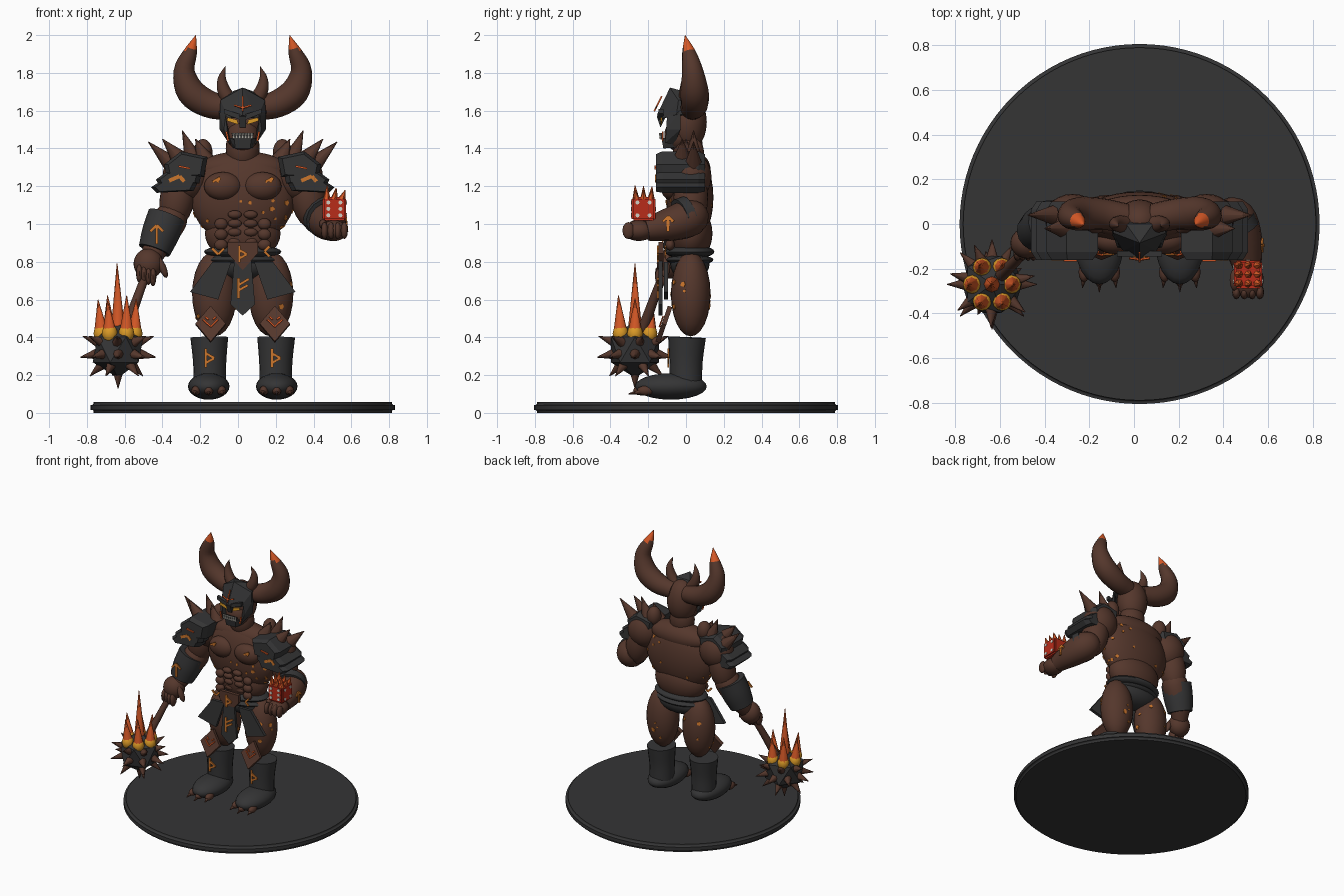
import bpy, bmesh, math, random
from mathutils import Vector, Matrix, Euler

random.seed(4)
if "Cube" in bpy.data.objects:
    bpy.data.objects.remove(bpy.data.objects["Cube"])


def material(name, *rgb):
    m = bpy.data.materials.new(name)
    m.use_nodes = True
    m.diffuse_color = (*rgb, 1)
    m.node_tree.nodes["Principled BSDF"].inputs["Base Color"].default_value = (*rgb, 1)
    return m


IRON = material("dark iron", .035, .035, .036)
SKIN = material("brown hide", .09, .038, .025)
GLOW = material("rune orange", .6, .18, .025)
FLAME = material("flame orange", .68, .1, .02)
GOLD = material("ember yellow", .7, .32, .02)
RED = material("die red", .48, .025, .01)
BONE = material("bone white", .65, .62, .55)
AXIS = .025  # the whole model stands slightly off centre


def finish(name, bm, mat, smooth=True, angle=50):
    bmesh.ops.recalc_face_normals(bm, faces=bm.faces)
    mesh = bpy.data.meshes.new(name)
    bm.to_mesh(mesh)
    bm.free()
    mesh.materials.append(mat)
    if smooth:
        mesh.shade_smooth()
        mesh.set_sharp_from_angle(angle=math.radians(angle))
    ob = bpy.data.objects.new(name, mesh)
    ob.location.x = AXIS
    bpy.context.collection.objects.link(ob)
    return ob


def blob(name, places, mat, seg=24):
    """Ellipsoids given as (centre, radii) or (centre, radii, rotation)."""
    bm = bmesh.new()
    for c, r, *rot in places:
        m = Matrix.LocRotScale(Vector(c), Euler(rot[0] if rot else (0, 0, 0)), Vector(r))
        bmesh.ops.create_uvsphere(bm, u_segments=seg, v_segments=seg // 2, radius=1, matrix=m)
    return finish(name, bm, mat)


def sweep(name, path, mat, ref=(0, 1, 0), sides=16, steps=4):
    """Tapered tube through (x, y, z, radius) points, smoothly interpolated."""
    p = [Vector(q) for q in path]
    p = [2 * p[0] - p[1]] + p + [2 * p[-1] - p[-2]]
    pts = []
    for a, b, c, d in zip(p, p[1:], p[2:], p[3:]):
        for i in range(steps):
            t = i / steps
            pts.append(.5 * (2 * b + (c - a) * t + (2 * a - 5 * b + 4 * c - d) * t * t
                             + (3 * b - a - 3 * c + d) * t ** 3))
    pts.append(p[-2])
    bm, rings = bmesh.new(), []
    for i, q in enumerate(pts):
        tan = (pts[min(i + 1, len(pts) - 1)] - pts[max(i - 1, 0)]).to_3d().normalized()
        u = tan.cross(Vector(ref)).normalized()
        v = tan.cross(u)
        r = max(q[3], .001)
        rings.append([bm.verts.new(q.to_3d() + r * (u * math.cos(a) + v * math.sin(a)))
                      for a in (math.tau * k / sides for k in range(sides))])
    for a, b in zip(rings, rings[1:]):
        for k in range(sides):
            bm.faces.new((a[k], a[k - 1], b[k - 1], b[k]))
    bm.faces.new(rings[0])
    bm.faces.new(rings[-1])
    return finish(name, bm, mat)


def hulls(name, sets, mat):
    bm = bmesh.new()
    for pts in sets:
        bmesh.ops.convex_hull(bm, input=[bm.verts.new(p) for p in pts])
    return finish(name, bm, mat, False)


def slab(pts, at, n=(0, -1, 0), t=.008):
    """Corners of a convex flat outline facing direction n."""
    z = Vector(n).normalized()
    x = Vector((0, 0, 1)).cross(z).normalized()
    y = z.cross(x)
    return [Vector(at) + x * a + y * b + z * w for a, b in pts for w in (0, t)]


def mark(name, lines, at, size, n=(0, -1, 0), wide=.014, mat=GLOW):
    """Painted strokes, each (u1, v1, u2, v2) in a unit square."""
    sets = []
    for a, b, c, d in lines:
        p, q = Vector((a, b)) * size, Vector((c, d)) * size
        s = (q - p).orthogonal().normalized() * wide / 2
        sets.append(slab([p + s, p - s, q - s, q + s], at, n))
    return hulls(name, sets, mat)


def spikes(name, items, mat, sides=8):
    bm = bmesh.new()
    for base, tip, r in items:
        d = Vector(tip) - Vector(base)
        m = Matrix.Translation((Vector(base) + Vector(tip)) / 2) @ d.to_track_quat("Z", "Y").to_matrix().to_4x4()
        bmesh.ops.create_cone(bm, cap_ends=True, segments=sides, radius1=r, radius2=.002, depth=d.length, matrix=m)
    return finish(name, bm, mat)


ARROW = [(0, -1, 0, 1), (0, 1, -.7, .3), (0, 1, .7, .3)]
THORN = [(-.4, -1, -.4, 1), (-.4, .5, .5, 0), (.5, 0, -.4, -.5)]
FORK = [(-.4, -1, -.4, 1), (-.4, .3, .6, .9), (-.4, -.2, .5, .3)]
VEE = [(-1, .5, 0, -.5), (0, -.5, 1, .5)]
HOOK = [(.4, .9, -.5, 0), (-.5, 0, .4, -.9)]

# Base
bm = bmesh.new()
bmesh.ops.create_cone(bm, cap_ends=True, segments=96, radius1=.805, radius2=.805, depth=.058,
                      matrix=Matrix.Translation((0, 0, .029)))
bmesh.ops.bevel(bm, geom=[e for e in bm.edges if len({round(v.co.z, 3) for v in e.verts}) == 1],
                offset=.016, segments=3, affect='EDGES')
finish("round_base", bm, IRON)

# Torso
blob("torso", [((0, .02, 1.14), (.275, .125, .25)), ((0, .025, .95), (.2, .115, .15)),
               ((0, .03, 1.29), (.24, .1, .095))], SKIN, 32)
blob("chest", [((s * .105, -.075, 1.2), (.1, .06, .075)) for s in (-1, 1)], SKIN)
blob("abdominals", [((s * .042, -.105 + .012 * i, 1.05 - .047 * i), (.037, .022, .022))
                    for s in (-1, 1) for i in range(4)]
     + [((s * .115, -.085, 1.0 - .055 * i), (.035, .025, .03)) for s in (-1, 1) for i in range(3)], SKIN, 16)
blob("neck", [((0, .01, 1.4), (.09, .08, .12))], SKIN)

# Waist
blob("pelvis", [((0, .02, .79), (.19, .105, .09))], IRON)
blob("belt", [((0, .02, .853), (.205, .13, .038)), ((0, .02, .81), (.19, .125, .03))], IRON)
hulls("belt_medallion", [slab([(-.08, .06), (.08, .06), (.08, 0), (0, -.09), (-.08, 0)],
                              (0, -.12, .845), t=.025)], SKIN)
hulls("front_cloth", [slab([(-.045, .13), (.045, .13), (.065, -.1), (0, -.16), (-.065, -.1)],
                           (0, -.125, .675), t=.02)], IRON)
for s in (-1, 1):
    hulls("side_cloth", [slab([(s * .06, .8), (s * .16, .8), (s * .28, .64), (s * .13, .6)],
                              (0, -.095, 0), t=.022)], IRON)
mark("cloth_rune", FORK, (0, -.145, .66), .055)
mark("medallion_rune", THORN, (0, -.145, .84), .045)
mark("belt_rune", VEE, (-.13, -.107, .855), .032)
mark("belt_rune", HOOK, (.13, -.107, .855), .03)

# Legs
for s in (-1, 1):
    blob("thigh", [((s * .15, .025, .63), (.118, .105, .225))], SKIN)
    sweep("greave", [(s * .175, 0, .15, .085), (s * .175, 0, .27, .088), (s * .177, .005, .4, .1)],
          IRON, sides=20)
    blob("foot", [((s * .18, -.08, .14), (.11, .19, .07))], IRON)
    blob("toes", [((s * .18 + k * .068, -.215 - .02 * (k == 0), .118), (.025, .045, .026))
                  for k in (-1, 0, 1)], SKIN, 12)
    spikes("claws", [((s * .18 + k * .068, -.225, .118), (s * .18 + k * .075, -.285 - .02 * (k == 0), .1), .02)
                     for k in (-1, 0, 1)], SKIN)
    tilt = (0, -1, .35)
    hulls("knee_plate", [slab([(-.08, 0), (0, .1), (.08, 0), (0, -.1)], (s * .17, -.105, .465), tilt, .025)], SKIN)
    mark("knee_mark", VEE + [(-.7, .9, -.3, .5), (.7, .9, .3, .5)], (s * .17, -.13, .474), .04, tilt, .008, FLAME)
    mark("greave_rune", THORN, (s * .175, -.091, .29), .05)

# Head and face
blob("head", [((0, .01, 1.54), (.108, .1, .155)), ((0, -.04, 1.47), (.085, .075, .085))], SKIN)
hulls("helmet", [[(0, -.085, 1.722), (0, -.155, 1.575), (0, -.06, 1.57)]
                 + [(s * x, y, z) for s in (-1, 1) for x, y, z in
                    ((.118, -.04, 1.655), (.122, -.05, 1.58), (.075, -.12, 1.56), (.1, .02, 1.66), (.06, 0, 1.7),
                     (.11, .01, 1.58))]], IRON)
mark("helmet_rune", [(0, -.9, 0, .9), (-.9, -.2, 0, -.5), (.9, -.2, 0, -.5)], (0, -.145, 1.635), .05,
     (0, -1, .5), .008, FLAME)
hulls("nose_guard", [[(s * .018, y, z) for s in (-1, 1) for y, z in ((-.1, 1.58), (-.155, 1.57), (-.135, 1.51))]], IRON)
hulls("jaw_guard", [[(s * x, y, z) for s in (-1, 1) for x, y, z in
                     ((.07, -.09, 1.455), (.045, -.13, 1.455), (.04, -.12, 1.4), (.055, -.05, 1.405))]], IRON)
for s in (-1, 1):
    hulls("cheek_guard", [[(s * x, y, z) for x, y, z in
                           ((.125, -.03, 1.6), (.09, -.1, 1.575), (.122, -.03, 1.5), (.075, -.11, 1.43),
                            (.1, -.105, 1.5), (.06, -.06, 1.42))]], IRON)
    hulls("eye", [slab([(s * .022, -.014), (s * .085, .006), (s * .08, .024), (s * .03, .012)],
                       (0, -.128, 1.54))], GOLD)
    hulls("brow", [slab([(s * .012, .0), (s * .1, .035), (s * .1, .06), (s * .012, .03)],
                        (0, -.12, 1.55), t=.025)], IRON)
    mark("cheek_mark", [(0, 1, s * -.4, -1)], (s * .087, -.119, 1.465), .025, wide=.01, mat=FLAME)
hulls("mouth", [slab([(-.06, .015), (.06, .015), (.05, -.02), (-.05, -.02)], (0, -.126, 1.468))], IRON)
spikes("teeth", [((x * .016, -.136, 1.468 + k * .014), (x * .016, -.138, 1.468 - k * .008), .008)
                 for x in range(-3, 4) for k in (-1, 1)], BONE, 5)

# Horns
for s in (-1, 1):
    horn = sweep("great_horn", [(s * .06, .03, 1.61, .062), (s * .18, .045, 1.635, .072), (s * .275, .045, 1.7, .075),
                                (s * .31, .035, 1.81, .056), (s * .277, .015, 1.91, .036), (s * .248, -.005, 2, .001)], SKIN)
    horn.data.materials.append(FLAME)
    for f in horn.data.polygons:
        f.material_index = int(f.center.z > 1.925)
    sweep("small_horn", [(s * .05, 0, 1.63, .04), (s * .097, 0, 1.7, .036), (s * .11, 0, 1.77, .022),
                         (s * .092, -.01, 1.835, .001)], SKIN, sides=12)

# Shoulders and upper arms
UPPER = [(.185, 1.355), (.327, 1.385), (.416, 1.315), (.4, 1.235), (.205, 1.25)]
MIDDLE = [(.22, 1.26), (.405, 1.275), (.46, 1.235), (.44, 1.2), (.23, 1.215)]
LOWER = [(.235, 1.225), (.43, 1.23), (.485, 1.195), (.455, 1.165), (.26, 1.175)]
for s in (-1, 1):
    blob("shoulder", [((s * .3, .025, 1.25), (.125, .11, .13))], SKIN)
    blob("upper_arm", [((s * .345, .025, 1.14), (.093, .092, .17), (0, s * -.2, 0))], SKIN)
    for name, prof in (("pauldron_top", UPPER), ("pauldron_middle", MIDDLE), ("pauldron_edge", LOWER)):
        mx, mz = (sum(c) / len(prof) for c in zip(*prof))
        hulls(name, [[(s * (mx + (x - mx) * k), y, mz + (z - mz) * k) for x, z in prof
                      for y, k in ((-.16, .8), (-.125, 1), (.065, 1), (.1, .8))]], IRON)
    spikes("shoulder_spikes", [((s * a, y, b), (s * c, y, d), .05) for a, b, c, d, y in
                               ((.37, 1.31, .5, 1.435, .04), (.33, 1.34, .425, 1.45, -.02), (.26, 1.34, .32, 1.495, .04),
                                (.2, 1.34, .25, 1.45, .0))], SKIN)
    blob("shoulder_knot", [((s * .21, .045, 1.38), (.05, .05, .07))], SKIN)
    mark("pauldron_mark", [(-1, -.4, .4, .2), (.4, .2, 1, -.5)], (s * .35, -.155, 1.245), .04, wide=.02)
    mark("pauldron_streak", [(-1, .2, 1, -.2)], (s * .31, -.16, 1.3), .03, mat=FLAME, wide=.01)
    mark("chest_mark", [(-.8, -.5, .8, .4), (.8, .4, .2, -.6)], (s * .14, -.131, 1.235), .025)

# Lowered right arm
sweep("right_forearm", [(-.355, .02, 1.08, .07), (-.385, .01, 1.02, .09), (-.45, -.02, .9, .075), (-.49, -.07, .8, .05)], SKIN)
sweep("right_bracer", [(-.4, .005, 1.04, .104), (-.435, -.015, .95, .1), (-.468, -.035, .86, .086)], IRON)
mark("bracer_rune", ARROW, (-.455, -.12, .945), .05)
blob("right_hand", [((-.5, -.085, .79), (.078, .07, .08))], SKIN)
blob("right_fingers", [((-.475 - .024 * k, -.13, .72 + .006 * k), (.018, .035, .05)) for k in range(4)]
     + [((-.425, -.11, .77), (.02, .025, .06), (0, -.4, 0))], SKIN, 12)

# Flaming mace
C = Vector((-.66, -.27, .335))
sweep("mace_shaft", [(-.495, -.1, .78, .022), (-.55, -.16, .63, .024), (-.63, -.24, .41, .03)], SKIN, sides=8)
bm = bmesh.new()
bmesh.ops.create_icosphere(bm, subdivisions=1, radius=.15, matrix=Matrix.Translation(C))
finish("mace_head", bm, IRON, False)
dirs = [Vector((math.cos(a) * math.cos(e), math.sin(a) * math.cos(e), math.sin(e)))
        for e, n, o in ((.35, 7, .2), (-.2, 8, .0), (-.75, 5, .5), (-1.57, 1, 0))
        for a in (math.tau * k / n + o for k in range(n))]
spikes("mace_spikes", [(C + d * .11, C + d * .205, .03) for d in dirs], SKIN)
ring = [(0, 0, .455)] + [(.088 * math.cos(a), .088 * math.sin(a), random.uniform(.25, .34))
                         for a in (math.tau * k / 6 for k in range(6))]
blob("mace_embers", [(C + Vector((x, y, .085)), (.042, .042, .05)) for x, y, h in ring], GOLD, 12)
spikes("mace_flames", [(C + Vector((x, y, .08)), C + Vector((x * 1.15 - .005, y * 1.15, h)), .04)
                       for x, y, h in ring], FLAME)

# Raised left arm
sweep("left_forearm", [(.37, .04, 1.07, .07), (.42, .02, 1.035, .1), (.46, -.08, 1.0, .09), (.485, -.21, .97, .06)],
      SKIN, ref=(0, 0, 1))
sweep("left_bracer", [(.415, .015, 1.045, .106), (.435, -.03, 1.03, .106)], IRON, ref=(0, 0, 1), steps=1)
mark("left_arm_rune", ARROW, (.547, -.095, 1.0), .04, (1, 0, .1))
blob("left_hand", [((.485, -.25, .965), (.07, .08, .055))], SKIN)
blob("left_fingers", [((.433 + .035 * k, -.305, .965), (.019, .032, .045)) for k in range(4)]
     + [((.425, -.25, 1.0), (.022, .05, .025))], SKIN, 12)

# Burning die
D, H = Vector((.485, -.225, 1.08)), .0625
bm = bmesh.new()
bmesh.ops.create_cube(bm, size=2 * H, matrix=Matrix.Translation(D))
bmesh.ops.bevel(bm, geom=bm.edges[:], offset=.01, segments=2, affect='EDGES')
finish("die", bm, RED)
SIX = [(a, b) for a in (-1, 1) for b in (-1, 0, 1)]
FOUR = [(a, b) for a in (-1, 1) for b in (-1, 1)]
pips = []
for n, dots in (((0, -1, 0), SIX), ((1, 0, 0), FOUR), ((0, 1, 0), [(0, 0)]), ((-1, 0, 0), FOUR[::3])):
    for a, b in dots:
        octagon = [(a * .032 + .011 * math.cos(k * math.pi / 4), b * .034 + .011 * math.sin(k * math.pi / 4))
                   for k in range(8)]
        pips.append(slab(octagon, D + Vector(n) * H, n, .004))
hulls("die_pips", pips, BONE)
spikes("die_flames", [(D + Vector((a * .04, b * .04, H - .01)), D + Vector((a * .048 + .01, b * .045, H + random.uniform(.03, .065))), .02)
                      for a in (-1, 0, 1) for b in (-1, 0, 1)], FLAME, 6)

# Glowing cracks on the hide
cracks = []
for centre, radii, count in (((0, .02, 1.14), (.275, .125, .25), 34), ((.15, .025, .63), (.118, .105, .225), 9),
                             ((-.15, .025, .63), (.118, .105, .225), 9)):
    for i in range(count):
        a, h = random.uniform(0, math.tau), random.uniform(-.65, .5)
        w = math.sqrt(1 - h * h)
        d = Vector((w * math.cos(a), w * math.sin(a), h))
        at = Vector(centre) + Vector(x * r for x, r in zip(d, radii))
        n = Vector(x / r for x, r in zip(d, radii)).normalized()
        r = random.uniform(.007, .016)
        cracks.append(slab([(r * math.cos(k * 1.257) * random.uniform(.6, 1.3), r * math.sin(k * 1.257))
                            for k in range(5)], at - n * .003, n, .006))
hulls("hide_cracks", cracks, GLOW)
